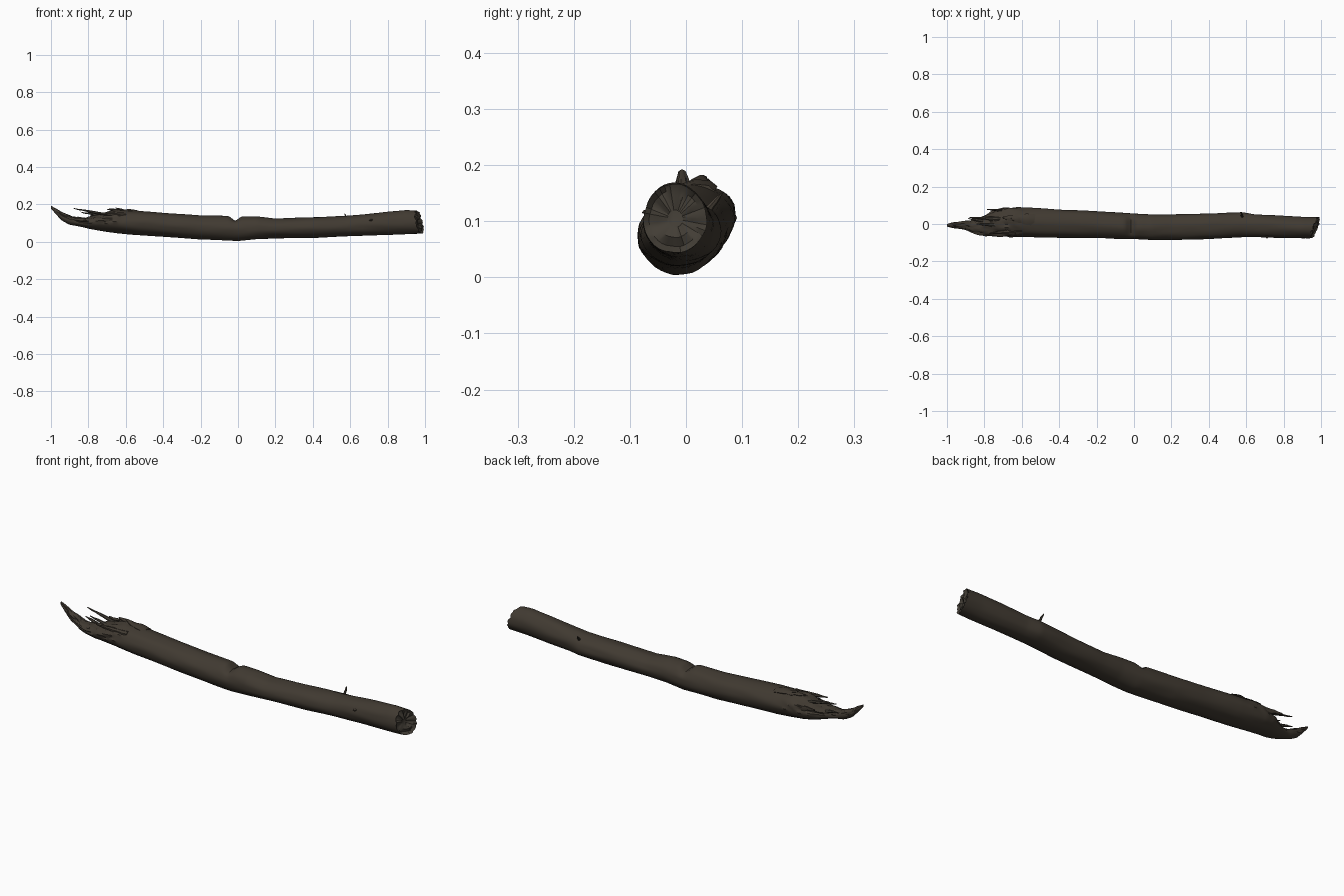
import bpy, bmesh, math, random
from mathutils import Vector, noise

if "Cube" in bpy.data.objects:
    bpy.data.objects.remove(bpy.data.objects["Cube"])

random.seed(4)
SIDES, RINGS = 36, 170


def material(name, rgb):
    m = bpy.data.materials.new(name)
    m.diffuse_color = (*rgb, 1)
    m.use_nodes = True
    m.node_tree.nodes["Principled BSDF"].inputs["Base Color"].default_value = m.diffuse_color
    return m


bark = material("dark bark", (0.052, 0.042, 0.031))
wood = material("weathered wood", (0.055, 0.047, 0.036))

# Cross-section bounds along the log: x, y min, y max, z min, z max
SECTIONS = [
    (-1.00, -.014, .000, .178, .192), (-.97, -.020, .008, .143, .176),
    (-.94, -.025, .012, .112, .156), (-.90, -.030, .018, .091, .143),
    (-.87, -.046, .020, .086, .128), (-.83, -.058, .030, .078, .125),
    (-.79, -.062, .050, .068, .132), (-.75, -.062, .075, .060, .148),
    (-.70, -.065, .086, .052, .160), (-.65, -.068, .088, .046, .170),
    (-.55, -.070, .086, .037, .166), (-.40, -.074, .078, .027, .154),
    (-.20, -.075, .068, .012, .140), (.00, -.080, .056, .004, .136),
    (.10, -.088, .051, .013, .136), (.20, -.085, .050, .017, .124),
    (.40, -.080, .056, .022, .131), (.58, -.071, .063, .028, .138),
    (.65, -.070, .051, .031, .145), (.80, -.075, .043, .036, .160),
    (.90, -.076, .039, .040, .168), (1.0, -.075, .037, .044, .164),
]


def bounds(x):
    for a, b in zip(SECTIONS, SECTIONS[1:]):
        if x <= b[0]:
            t = (x - a[0]) / (b[0] - a[0])
            return [p + (q - p) * t for p, q in zip(a[1:], b[1:])]
    return SECTIONS[-1][1:]


def finish(name, bm, mats):
    bmesh.ops.recalc_face_normals(bm, faces=bm.faces)
    mesh = bpy.data.meshes.new(name)
    bm.to_mesh(mesh)
    bm.free()
    ob = bpy.data.objects.new(name, mesh)
    for m in mats:
        mesh.materials.append(m)
    bpy.context.collection.objects.link(ob)
    bpy.ops.object.select_all(action='DESELECT')
    ob.select_set(True)
    bpy.context.view_layer.objects.active = ob
    bpy.ops.object.shade_smooth_by_angle(angle=math.radians(35))
    return ob


def skin(bm, rings):
    for a, b in zip(rings, rings[1:]):
        n = len(a)
        for k in range(n):
            bm.faces.new((a[k], a[(k + 1) % n], b[(k + 1) % n], b[k]))


def log_point(x, ang):
    y0, y1, z0, z1 = bounds(x)
    c, s = math.cos(ang), math.sin(ang)
    ry, rz = (y1 - y0) / 2, (z1 - z0) / 2
    # Long grain ridges, with rougher torn wood on the upper left end
    n = noise.noise(Vector((x * 6, c * 2.2, s * 2.2)))
    r = 1 + .045 * n
    if x < -.58 and s > -.1:
        torn = min(1, (-.58 - x) * 8)
        r += torn * .20 * noise.noise(Vector((x * 22, c * 4, s * 4 + 7)))
    y, z = (y0 + y1) / 2 + ry * c * r, (z0 + z1) / 2 + rz * s * r
    # Nick across the top in the middle
    z -= .024 * max(0, s) ** 2 * math.exp(-((x + .015) / .022) ** 2)
    return Vector((x, y, max(0, z)))


# Trunk with torn tongue on the left and slanted break on the right
bm = bmesh.new()
rings = []
for i in range(RINGS + 1):
    u = i / RINGS
    ring = []
    for k in range(SIDES):
        a = math.tau * k / SIDES
        end = .97 + .018 * math.cos(a) - .013 * math.sin(a)
        end += .012 * noise.noise(Vector((math.cos(a) * 4, math.sin(a) * 4, 2)))
        x = -1 + 1.97 * u + (end - .97) * max(0, (u - .93) / .07)
        ring.append(bm.verts.new(log_point(min(x, 1), a)))
    rings.append(ring)
skin(bm, rings)
bm.faces.new(rings[0])

# Rough broken face at the right end
last = rings[-1]
mid = sum((v.co for v in last), Vector()) / SIDES
inner = [last]
for f in (.82, .55, .25):
    ring = []
    for v in last:
        p = mid.lerp(v.co, f)
        p.x += .016 * noise.noise(p * 45) - .008
        ring.append(bm.verts.new(p))
    inner.append(ring)
before = set(bm.faces)
skin(bm, inner)
bm.faces.new(inner[-1])
for f in bm.faces:
    f.material_index = 0 if f in before else 1
finish("trunk", bm, [bark, wood])


# Tapered, crooked pieces: splinters, twig and knot
def shard(name, base, tip, width, thick, mat, sides=7, steps=7):
    bm = bmesh.new()
    base, tip = Vector(base), Vector(tip)
    axis = (tip - base).normalized()
    up = Vector((0, 0, 1)) if abs(axis.z) < .7 else Vector((1, 0, 0))
    side = axis.cross(up).normalized()
    up = side.cross(axis)
    rings = []
    for i in range(steps + 1):
        t = i / steps
        w = (1 - .8 * t ** 1.5) * random.uniform(.85, 1.15)
        c = base.lerp(tip, t) + up * random.uniform(-.15, .15) * thick
        ring = []
        for k in range(sides):
            a = math.tau * k / sides
            p = c + (side * math.cos(a) * width + up * math.sin(a) * thick) * w
            p += axis * random.uniform(-.2, .2) * thick
            ring.append(bm.verts.new(p))
        rings.append(ring)
    skin(bm, rings)
    bm.faces.new(rings[0])
    bm.faces.new(rings[-1])
    return finish(name, bm, [mat])


for name, base, tip, w, t, mat in [
    ("long_splinter", (-.70, .025, .145), (-.88, .035, .178), .012, .008, wood),
    ("side_splinter", (-.64, .068, .125), (-.785, .078, .137), .011, .020, bark),
    ("raised_bark", (-.53, .020, .155), (-.70, .034, .174), .032, .013, bark),
    ("bark_peak", (-.59, .020, .160), (-.655, .028, .182), .022, .008, bark),
    ("front_splinter", (-.60, -.035, .142), (-.77, -.050, .152), .016, .013, bark),
    ("middle_splinter", (-.70, -.010, .135), (-.84, .000, .158), .012, .009, wood),
    ("tongue_splinter", (-.78, .010, .110), (-.885, .029, .134), .011, .010, wood),
    ("twig", (.58, .035, .115), (.572, .064, .150), .008, .008, bark),
    ("knot", (.71, -.055, .115), (.712, -.077, .116), .014, .010, bark),
]:
    shard(name, base, tip, w, t, mat)
